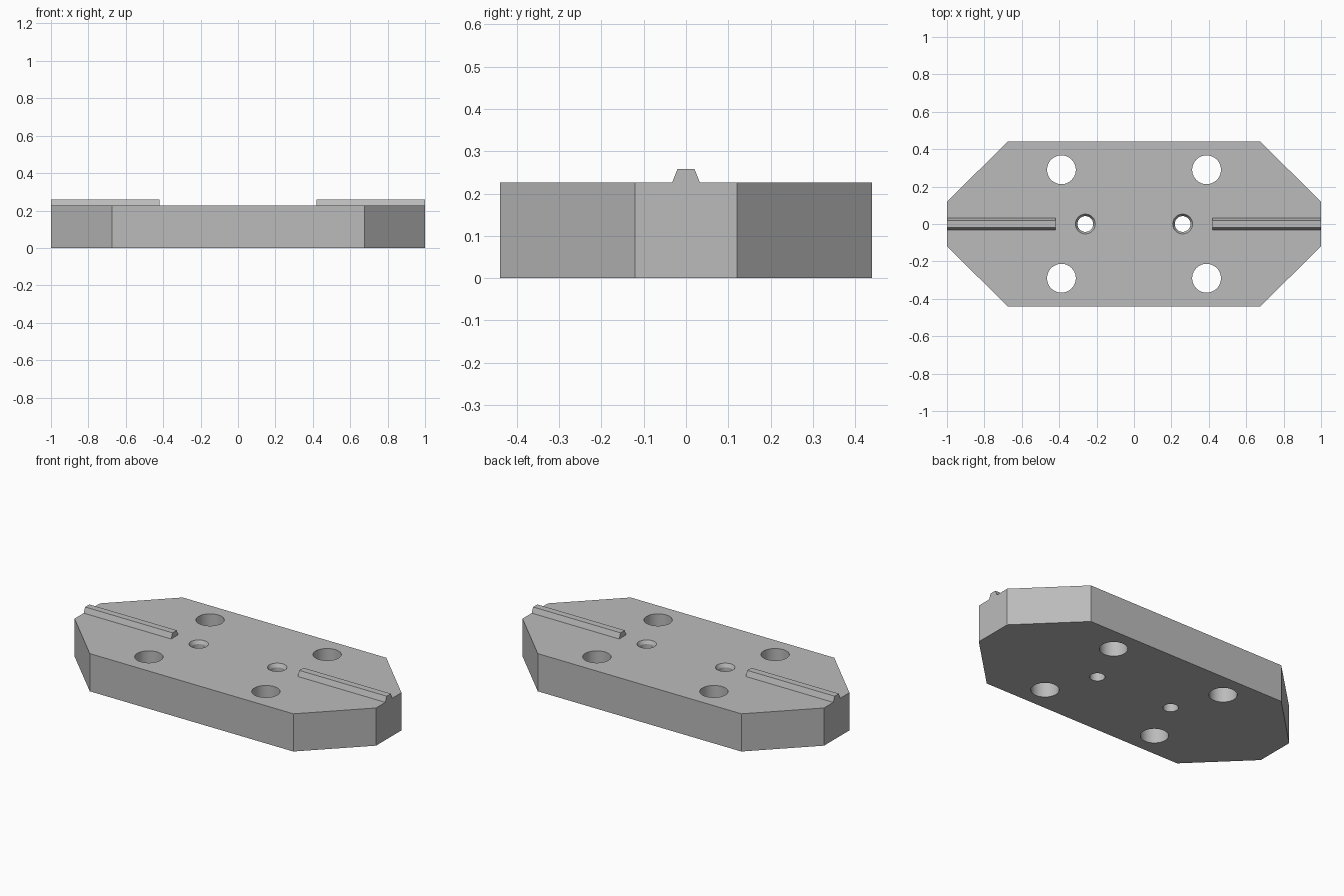
import bpy
import bmesh
import math

cube = bpy.data.objects.get("Cube")
if cube:
    bpy.data.objects.remove(cube, do_unlink=True)

THICK = 0.226
RIDGE_TOP = 0.258

steel = bpy.data.materials.new("grey_steel")
steel.use_nodes = True
colour = (0.5, 0.5, 0.5, 1)
steel.diffuse_color = colour
steel.node_tree.nodes["Principled BSDF"].inputs["Base Color"].default_value = colour


def prism(name, outline, offset):
    """Extrude a closed outline of 3D points along an offset."""
    bm = bmesh.new()
    face = bm.faces.new([bm.verts.new(p) for p in outline])
    new = bmesh.ops.extrude_face_region(bm, geom=[face])["geom"]
    bmesh.ops.translate(bm, vec=offset,
                        verts=[g for g in new if isinstance(g, bmesh.types.BMVert)])
    bmesh.ops.recalc_face_normals(bm, faces=bm.faces)
    return finish(name, bm)


def finish(name, bm):
    mesh = bpy.data.meshes.new(name)
    bm.to_mesh(mesh)
    bm.free()
    mesh.materials.append(steel)
    obj = bpy.data.objects.new(name, mesh)
    bpy.context.collection.objects.link(obj)
    return obj


def lathe(name, x, y, profile):
    """Round cutter from (radius, height) pairs, bottom to top."""
    bm = bmesh.new()
    sides = 48
    rings = [[bm.verts.new((x + r * math.cos(math.tau * i / sides),
                            y + r * math.sin(math.tau * i / sides), z))
              for i in range(sides)] for r, z in profile]
    for low, high in zip(rings, rings[1:]):
        for i in range(sides):
            j = (i + 1) % sides
            bm.faces.new((low[i], low[j], high[j], high[i]))
    bm.faces.new(rings[0][::-1])
    bm.faces.new(rings[-1])
    return finish(name, bm)


# Base plate with clipped corners
quarter = [(1, 0.12), (0.675, 0.44)]
half = quarter + [(-x, y) for x, y in reversed(quarter)]
outline = half + [(x, -y) for x, y in reversed(half)]
plate = prism("base_plate", [(x, y, 0) for x, y in outline], (0, 0, THICK))

# Four mounting holes and two countersunk centre holes
cutters = []
for sx in (-1, 1):
    for sy in (-1, 1):
        cutters.append(lathe("mounting_hole_cutter", sx * 0.388, sy * 0.29,
                             [(0.077, -0.1), (0.077, 0.4)]))
    cutters.append(lathe("centre_hole_cutter", sx * 0.26, 0,
                         [(0.042, -0.1), (0.042, THICK - 0.02),
                          (0.053, THICK), (0.053, 0.4)]))
bpy.context.view_layer.objects.active = plate
for cutter in cutters:
    cutter.hide_render = True
    mod = plate.modifiers.new("hole", "BOOLEAN")
    mod.operation = "DIFFERENCE"
    mod.solver = "EXACT"
    mod.object = cutter
    bpy.ops.object.modifier_apply(modifier=mod.name)
for cutter in cutters:
    bpy.data.objects.remove(cutter, do_unlink=True)

# Tapered guide ridges along the centre line
section = [(-0.033, THICK), (0.033, THICK), (0.02, RIDGE_TOP), (-0.02, RIDGE_TOP)]
for side, start in (("right", -1), ("left", 0.42)):
    prism(side + "_guide_ridge", [(start, y, z) for y, z in section], (0.58, 0, 0))

# Smooth hole walls, sharp edges elsewhere
bpy.ops.object.select_all(action="DESELECT")
plate.select_set(True)
bpy.ops.object.shade_smooth_by_angle(angle=math.radians(20))
